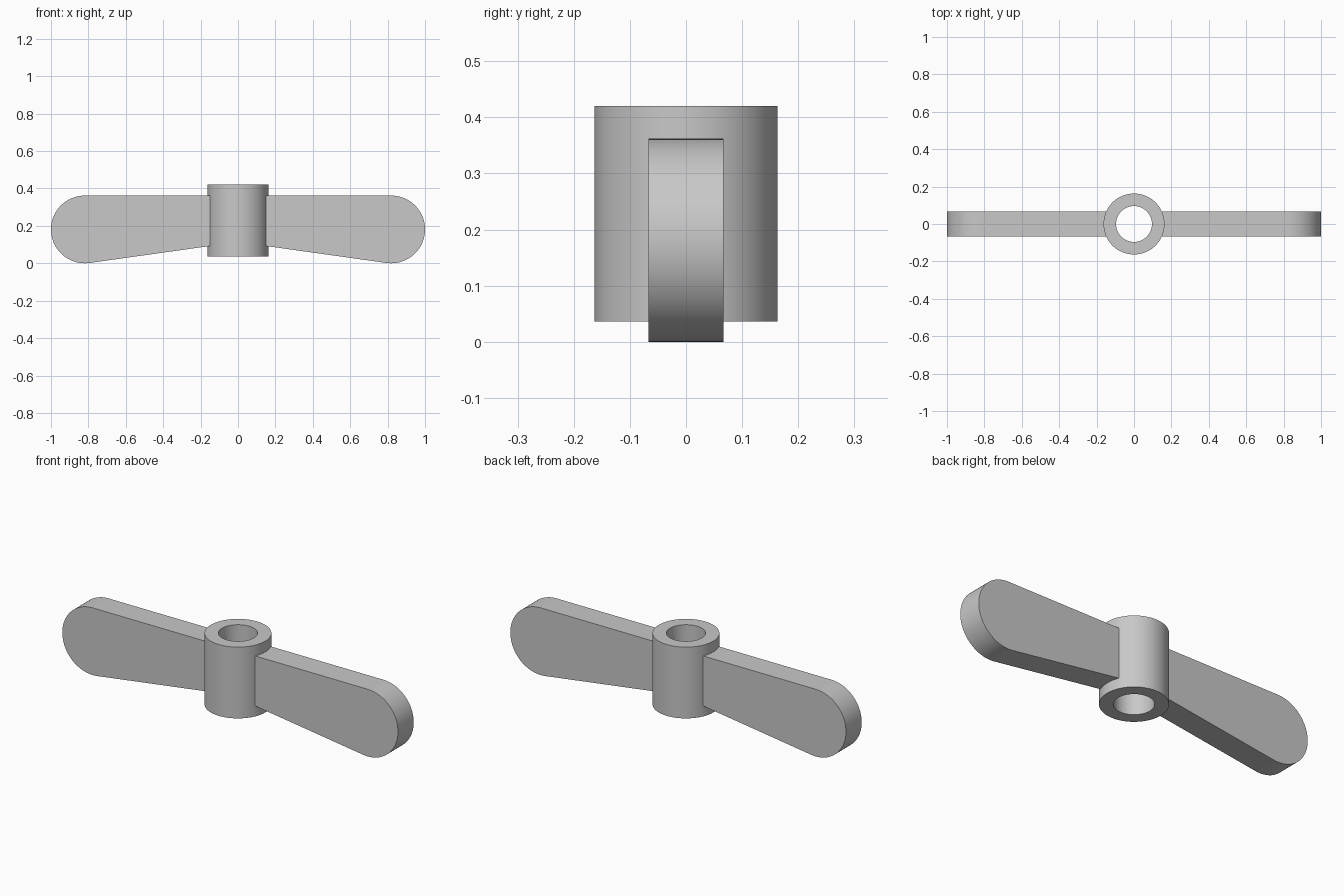
import bpy
import bmesh
from math import cos, sin, tan, radians
from mathutils import Matrix, Vector

cube = bpy.data.objects.get("Cube")
if cube:
    bpy.data.objects.remove(cube, do_unlink=True)

# Single grey material
grey = bpy.data.materials.new("plain grey")
grey.use_nodes = True
colour = (0.58, 0.58, 0.58, 1)
grey.diffuse_color = colour
grey.node_tree.nodes["Principled BSDF"].inputs["Base Color"].default_value = colour


def finish(bm, name):
    """Turn a bmesh into a smooth object with sharp edges kept."""
    bmesh.ops.recalc_face_normals(bm, faces=bm.faces)
    mesh = bpy.data.meshes.new(name)
    bm.to_mesh(mesh)
    bm.free()
    mesh.materials.append(grey)
    obj = bpy.data.objects.new(name, mesh)
    bpy.context.collection.objects.link(obj)
    bpy.ops.object.select_all(action="DESELECT")
    obj.select_set(True)
    bpy.context.view_layer.objects.active = obj
    bpy.ops.object.shade_smooth_by_angle()
    return obj


def make_hub(inner, outer, bottom, top):
    """Tube made by spinning a rectangular wall section about z."""
    bm = bmesh.new()
    section = [(inner, bottom), (outer, bottom), (outer, top), (inner, top)]
    verts = [bm.verts.new((r, 0, z)) for r, z in section]
    edges = [bm.edges.new((verts[i - 1], verts[i])) for i in range(4)]
    bmesh.ops.spin(bm, geom=verts + edges, axis=(0, 0, 1), cent=(0, 0, 0),
                   angle=radians(360), steps=96, use_merge=True)
    bmesh.ops.remove_doubles(bm, verts=bm.verts, dist=0.0001)
    return finish(bm, "hub")


def make_blade(name, side):
    """Tapered plate with a round tip; the root ends inside the hub wall."""
    radius, thickness, root, taper = 0.181, 0.134, 0.13, radians(8)
    centre = 1 - radius
    steps = 48
    start, end = -radians(90) - taper, radians(90)
    outline = []
    for i in range(steps + 1):
        a = start + (end - start) * i / steps
        outline.append((centre + radius * cos(a), radius + radius * sin(a)))
    x0, z0 = outline[0]
    outline += [(root, 2 * radius), (root, z0 + (x0 - root) * tan(taper))]
    bm = bmesh.new()
    face = bm.faces.new([bm.verts.new((side * x, -thickness / 2, z))
                         for x, z in outline])
    extruded = bmesh.ops.extrude_face_region(bm, geom=[face], use_keep_orig=True)
    moved = [v for v in extruded["geom"] if isinstance(v, bmesh.types.BMVert)]
    bmesh.ops.translate(bm, verts=moved, vec=(0, thickness, 0))
    return finish(bm, name)


make_hub(0.096, 0.163, 0.036, 0.42)
for name, side in (("left_blade", 1), ("right_blade", -1)):
    make_blade(name, side)
